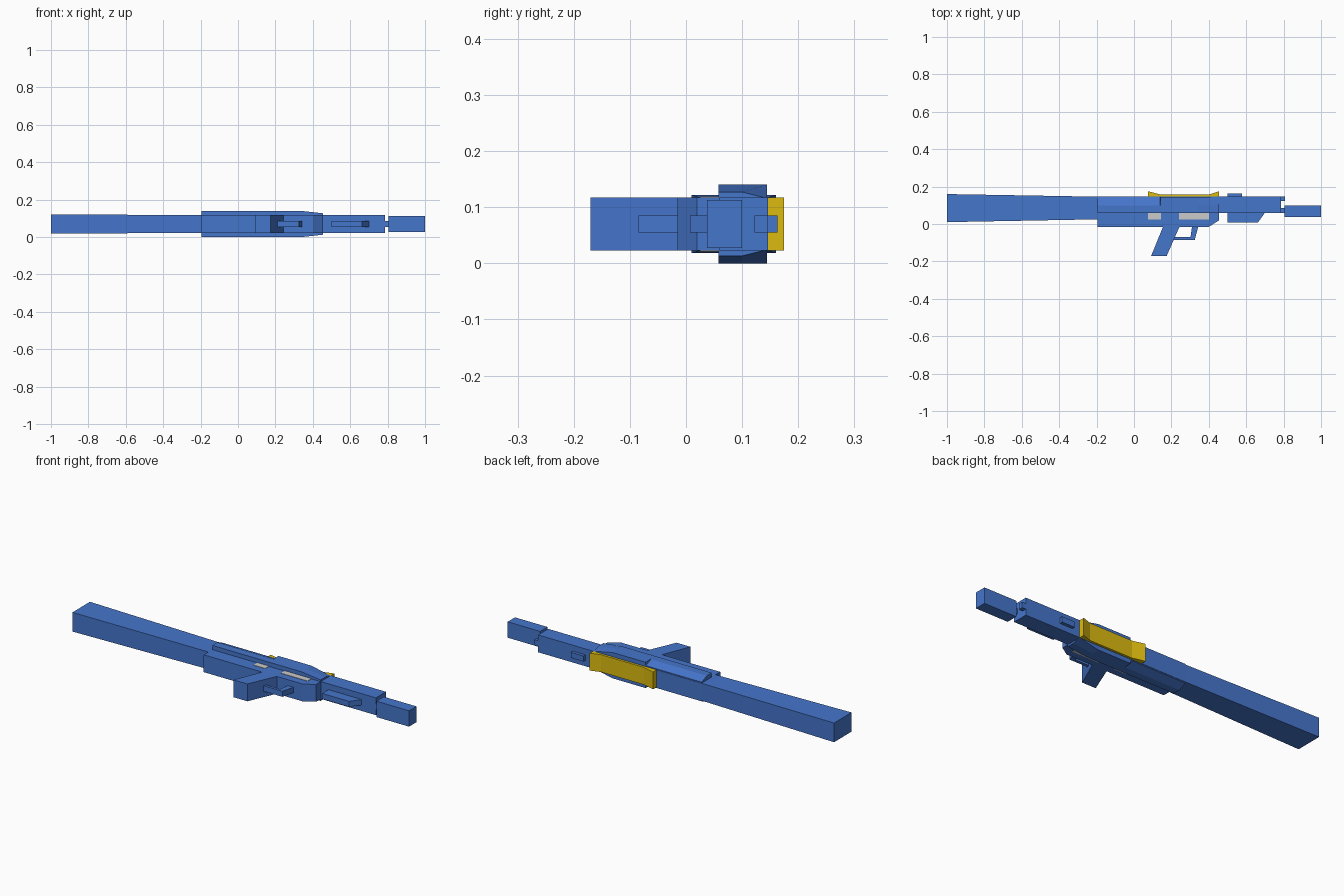
import bpy, bmesh

if "Cube" in bpy.data.objects:
    bpy.data.objects.remove(bpy.data.objects["Cube"])

MID = 0.07  # z of the symmetry plane


def material(name, rgb):
    m = bpy.data.materials.new(name)
    m.diffuse_color = (*rgb, 1)
    m.use_nodes = True
    m.node_tree.nodes["Principled BSDF"].inputs["Base Color"].default_value = m.diffuse_color
    return m


BLUE = material("blue", (0.06, 0.18, 0.6))
YELLOW = material("yellow", (0.72, 0.5, 0.005))


def loft(name, rings, mat=None):
    """Skin matching rings of points and cap both ends."""
    bm = bmesh.new()
    vs = [[bm.verts.new(p) for p in r] for r in rings]
    n = len(vs[0])
    for a, b in zip(vs, vs[1:]):
        for i in range(n):
            j = (i + 1) % n
            bm.faces.new((a[i], a[j], b[j], b[i]))
    bm.faces.new(vs[0][::-1])
    bm.faces.new(vs[-1])
    bmesh.ops.recalc_face_normals(bm, faces=bm.faces)
    me = bpy.data.meshes.new(name)
    bm.to_mesh(me)
    bm.free()
    ob = bpy.data.objects.new(name, me)
    bpy.context.collection.objects.link(ob)
    if mat:
        me.materials.append(mat)
    return ob


def plate(name, pts, half, mat=BLUE):
    """Side profile in x, y extruded equally either way in z."""
    return loft(name, [[(x, y, MID + s * half) for x, y in pts] for s in (-1, 1)], mat)


def box(name, x0, x1, y0, y1, half, mat=BLUE):
    return plate(name, [(x0, y0), (x1, y0), (x1, y1), (x0, y1)], half, mat)


W, T = 0.047, 0.015  # wide and thin half thickness

# Tapered stock
loft("stock", [[(x, y0, MID - h), (x, y1, MID - h), (x, y1, MID + h), (x, y0, MID + h)]
               for x, y0, y1, h in ((-1, 0.01, 0.16, 0.052), (-0.195, 0.025, 0.146, 0.047))], BLUE)

# Receiver and barrel shroud in one profile
plate("receiver", [(-0.195, -0.015), (0.40, -0.015), (0.455, 0.02), (0.455, 0.06),
                   (0.785, 0.06), (0.785, 0.146), (-0.195, 0.146)], W)

# Raised side panels, bevelled toward the top edge
sections = ((-0.195, 0.07, 0.052), (0.14, 0.07, 0.052), (0.142, 0.07, 0.07),
            (0.34, 0.07, 0.07), (0.455, 0.057, 0.046))
loft("side_panels", [[(x, y, MID + h) for y, h in
                      ((0.058, -a), (0.1, -a), (0.144, -b), (0.144, b), (0.1, a), (0.058, a))]
                     for x, a, b in sections], BLUE)

# Grey side windows
for i, (x0, x1) in enumerate(((0.075, 0.145), (0.24, 0.40))):
    box(f"window_{i + 1}", x0, x1, 0.025, 0.06, W + 0.002, None)

# Grip and trigger guard
plate("grip", [(0.155, -0.015), (0.243, -0.015), (0.175, -0.17), (0.092, -0.17)], W)
plate("trigger_guard", [(0.205, -0.085), (0.325, -0.085), (0.343, -0.015), (0.31, -0.015),
                        (0.302, -0.07), (0.205, -0.07)], T)

# Fore grip and front sight
plate("fore_grip", [(0.5, 0.007), (0.662, 0.007), (0.7, 0.06), (0.5, 0.06)], T)
box("front_sight", 0.5, 0.577, 0.146, 0.163, T)

# Muzzle block with its two stubs
box("muzzle", 0.805, 1.0, 0.037, 0.1, 0.043)
box("lower_stub", 0.785, 0.806, 0.06, 0.085, T)
box("upper_stub", 0.785, 0.808, 0.122, 0.146, T)

# Yellow top rail with flared ends
plate("top_rail", [(0.075, 0.146), (0.455, 0.146), (0.455, 0.175), (0.40, 0.157),
                   (0.145, 0.157), (0.075, 0.175)], W, YELLOW)
